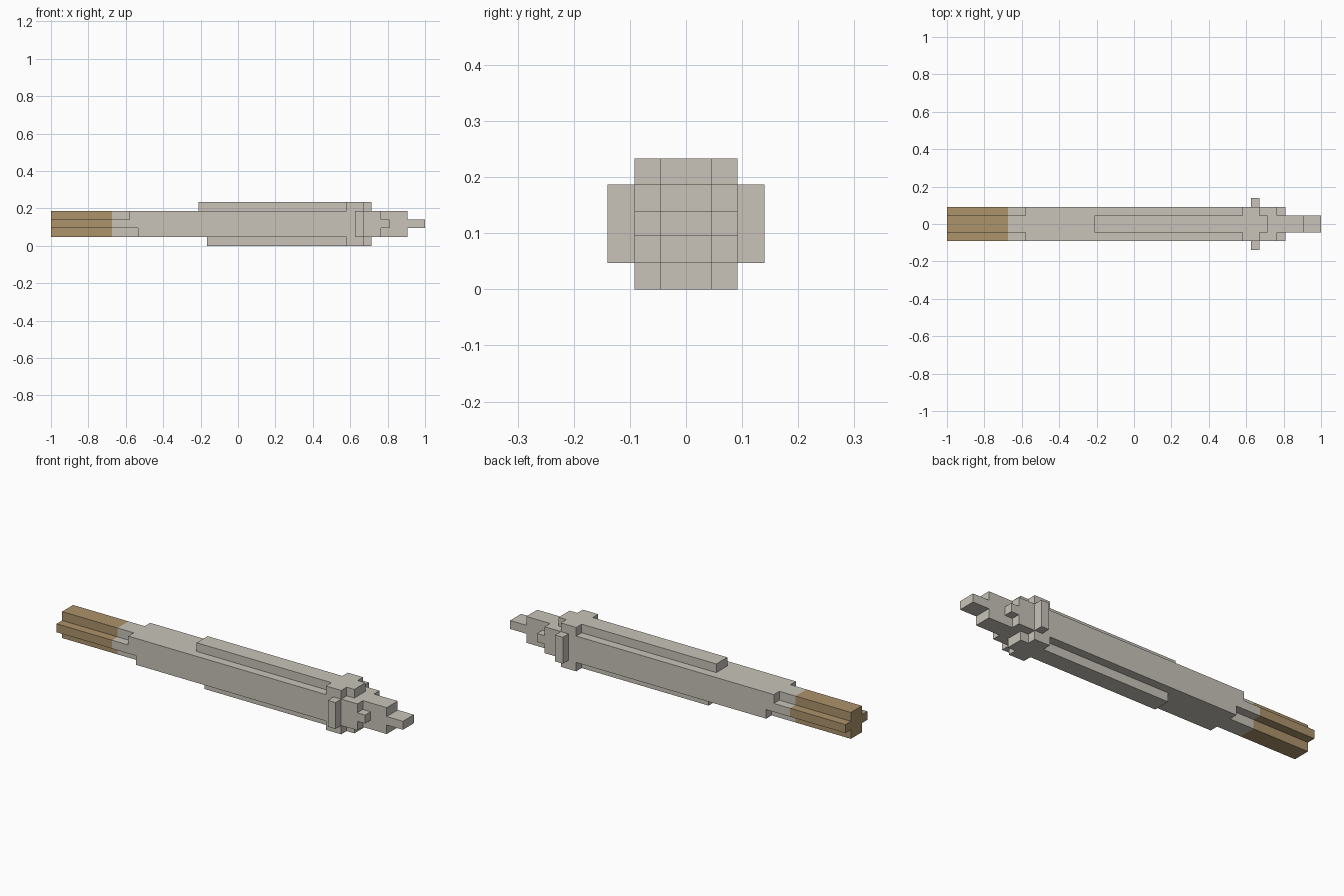
import bpy
import bmesh

if "Cube" in bpy.data.objects:
    bpy.data.objects.remove(bpy.data.objects["Cube"])


def material(name, rgb):
    m = bpy.data.materials.new(name)
    m.diffuse_color = (*rgb, 1)
    m.use_nodes = True
    m.node_tree.nodes["Principled BSDF"].inputs["Base Color"].default_value = m.diffuse_color
    return m


STONE = material("pale grey", (0.58, 0.552, 0.491))
WOOD = material("tan brown", (0.413, 0.292, 0.147))

# Shared steps of the block grid
A, B, C = 0.046, 0.092, 0.14                          # half widths in y
Z0, Z1, Z2, Z3, Z4, Z5 = 0, 0.047, 0.095, 0.14, 0.187, 0.233


def extrude(name, profile, x0, x1, mat):
    """Extrude a (y, z) outline along x."""
    bm = bmesh.new()
    face = bm.faces.new([bm.verts.new((x0, y, z)) for y, z in profile])
    ext = bmesh.ops.extrude_face_region(bm, geom=[face], use_keep_orig=True)
    verts = [v for v in ext["geom"] if isinstance(v, bmesh.types.BMVert)]
    bmesh.ops.translate(bm, verts=verts, vec=(x1 - x0, 0, 0))
    bmesh.ops.recalc_face_normals(bm, faces=bm.faces)
    me = bpy.data.meshes.new(name)
    bm.to_mesh(me)
    bm.free()
    me.materials.append(mat)
    ob = bpy.data.objects.new(name, me)
    bpy.context.collection.objects.link(ob)
    return ob


def box(name, x0, x1, y0, y1, z0, z1):
    return extrude(name, [(y0, z0), (y1, z0), (y1, z1), (y0, z1)], x0, x1, STONE)


PLUS = [(-A, Z1), (A, Z1), (A, Z2), (B, Z2), (B, Z3), (A, Z3),
        (A, Z4), (-A, Z4), (-A, Z3), (-B, Z3), (-B, Z2), (-A, Z2)]
TEE = [(-A, Z1), (A, Z1), (A, Z2), (B, Z2), (B, Z4), (-B, Z4), (-B, Z2), (-A, Z2)]

# Cross-shaped handle and its stone neck
extrude("handle", PLUS, -1.0, -0.675, WOOD)
extrude("handle_neck", PLUS, -0.675, -0.58, STONE)

# Long body with a stepped start
extrude("body_start", TEE, -0.58, -0.535, STONE)
box("body", -0.535, 0.765, -B, B, Z1, Z4)

# Raised rails above and below
box("top_rail", -0.21, 0.58, -A, A, Z4, Z5)
box("bottom_rail", -0.165, 0.58, -A, A, Z0, Z1)

# Collar plates with narrow front steps
for label, z0, z1 in (("top", Z4, Z5), ("bottom", Z0, Z1)):
    box(label + "_collar", 0.58, 0.67, -B, B, z0, z1)
    box(label + "_collar_step", 0.67, 0.715, -A, A, z0, z1)

# Side guards
box("right_guard", 0.625, 0.67, B, C, Z1, Z4)
box("left_guard", 0.625, 0.67, -C, -B, Z1, Z4)

# Stepped tip
extrude("tip_base", PLUS, 0.765, 0.81, STONE)
box("tip_middle", 0.81, 0.905, -A, A, Z1, Z4)
box("tip_end", 0.905, 1.0, -A, A, Z2, Z3)
